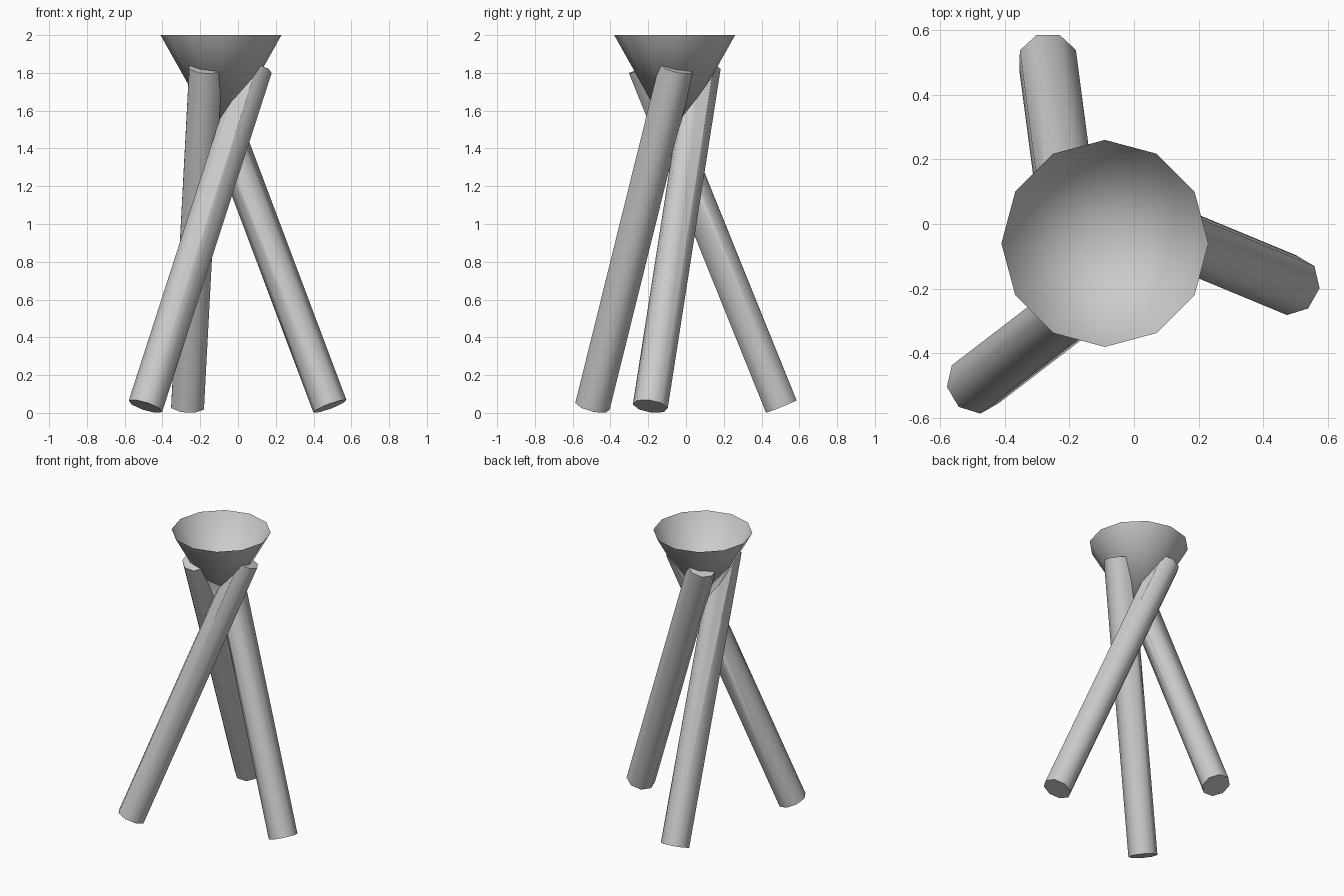
import bpy, bmesh, math
from mathutils import Matrix, Vector

if "Cube" in bpy.data.objects:
    bpy.data.objects.remove(bpy.data.objects["Cube"], do_unlink=True)

grey = bpy.data.materials.new("light_grey")
grey.use_nodes = True
grey.diffuse_color = (0.6, 0.6, 0.6, 1)
grey.node_tree.nodes["Principled BSDF"].inputs["Base Color"].default_value = (0.6, 0.6, 0.6, 1)

CENTRE = Vector((-0.09, -0.06, 0))
RIM_RADIUS, APEX_Z, TOP_Z = 0.32, 1.43, 2.0


def cone_object(name, matrix, sides, low, high, height, caps):
    """Cone or cylinder centred on its own axis, placed by a matrix."""
    bm = bmesh.new()
    bmesh.ops.create_cone(bm, segments=sides, radius1=low, radius2=high,
                          depth=height, cap_ends=caps, matrix=matrix)
    bmesh.ops.remove_doubles(bm, verts=bm.verts, dist=1e-5)
    mesh = bpy.data.meshes.new(name)
    bm.to_mesh(mesh)
    bm.free()
    mesh.materials.append(grey)
    obj = bpy.data.objects.new(name, mesh)
    bpy.context.collection.objects.link(obj)
    return obj


def activate(obj):
    bpy.ops.object.select_all(action='DESELECT')
    obj.select_set(True)
    bpy.context.view_layer.objects.active = obj


def funnel(name, drop, caps):
    mid = CENTRE + Vector((0, 0, (APEX_Z + TOP_Z) / 2 - drop))
    return cone_object(name, Matrix.Translation(mid), 12, 0, RIM_RADIUS,
                       TOP_Z - APEX_Z, caps)


# Open funnel, and a closed copy that trims the legs
bowl = funnel("funnel_bowl", 0, False)
cutter = funnel("funnel_cutter", 0.003, True)
cutter.hide_render = True

# Three leaning octagonal legs, spaced evenly round the funnel axis
foot, head = Vector((-0.40, -0.435, 0.035)), Vector((0.18, 0.01, 1.83))
axis = head - foot
tilt = Vector((0, 0, 1)).rotation_difference(axis).to_matrix().to_4x4()
twist = Matrix.Rotation(math.radians(7.5), 4, 'Z')
parts = [bowl]
for i, name in enumerate(("front_right_leg", "left_leg", "back_leg")):
    turn = Matrix.Rotation(math.radians(120 * i), 4, 'Z')
    place = (Matrix.Translation(CENTRE) @ turn
             @ Matrix.Translation((foot + head) / 2) @ tilt @ twist)
    leg = cone_object(name, place, 8, 0.094, 0.094, axis.length, True)
    cut = leg.modifiers.new("funnel_cut", 'BOOLEAN')
    cut.operation, cut.solver, cut.object = 'DIFFERENCE', 'EXACT', cutter
    activate(leg)
    bpy.ops.object.modifier_apply(modifier=cut.name)
    parts.append(leg)
bpy.data.objects.remove(cutter, do_unlink=True)

for obj in parts:
    activate(obj)
    bpy.ops.object.shade_smooth_by_angle(angle=math.radians(48))
